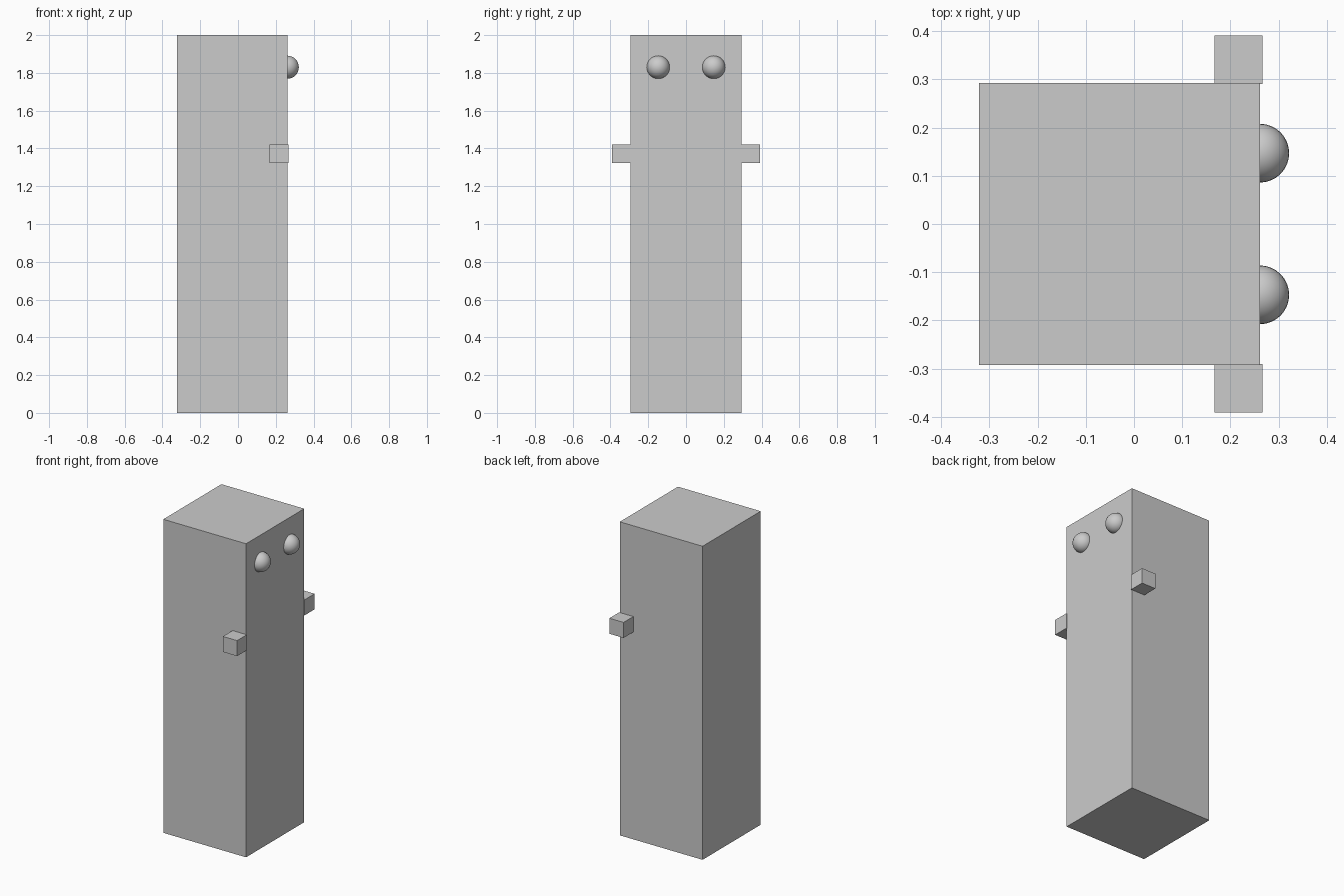
import bpy

if "Cube" in bpy.data.objects:
    bpy.data.objects.remove(bpy.data.objects["Cube"])


def box(name, lo, hi):
    """Axis-aligned box between two corners."""
    centre = [(a + b) / 2 for a, b in zip(lo, hi)]
    bpy.ops.mesh.primitive_cube_add(size=1, location=centre)
    ob = bpy.context.object
    ob.name = name
    ob.scale = [b - a for a, b in zip(lo, hi)]
    bpy.ops.object.transform_apply(location=False, rotation=False, scale=True)
    return ob


# Tall square body
box("body", (-0.322, -0.293, 0), (0.262, 0.293, 2))

for side, label in ((-1, "right"), (1, "left")):
    # Round eye half sunk into the +x face
    bpy.ops.mesh.primitive_uv_sphere_add(
        segments=32, ring_count=16, radius=0.061,
        location=(0.261, side * 0.147, 1.83))
    eye = bpy.context.object
    eye.name = label + "_eye"
    bpy.ops.object.shade_smooth()

    # Stubby cube arm, slightly proud of the face
    y0, y1 = sorted((side * 0.291, side * 0.391))
    box(label + "_arm", (0.167, y0, 1.322), (0.267, y1, 1.421))
